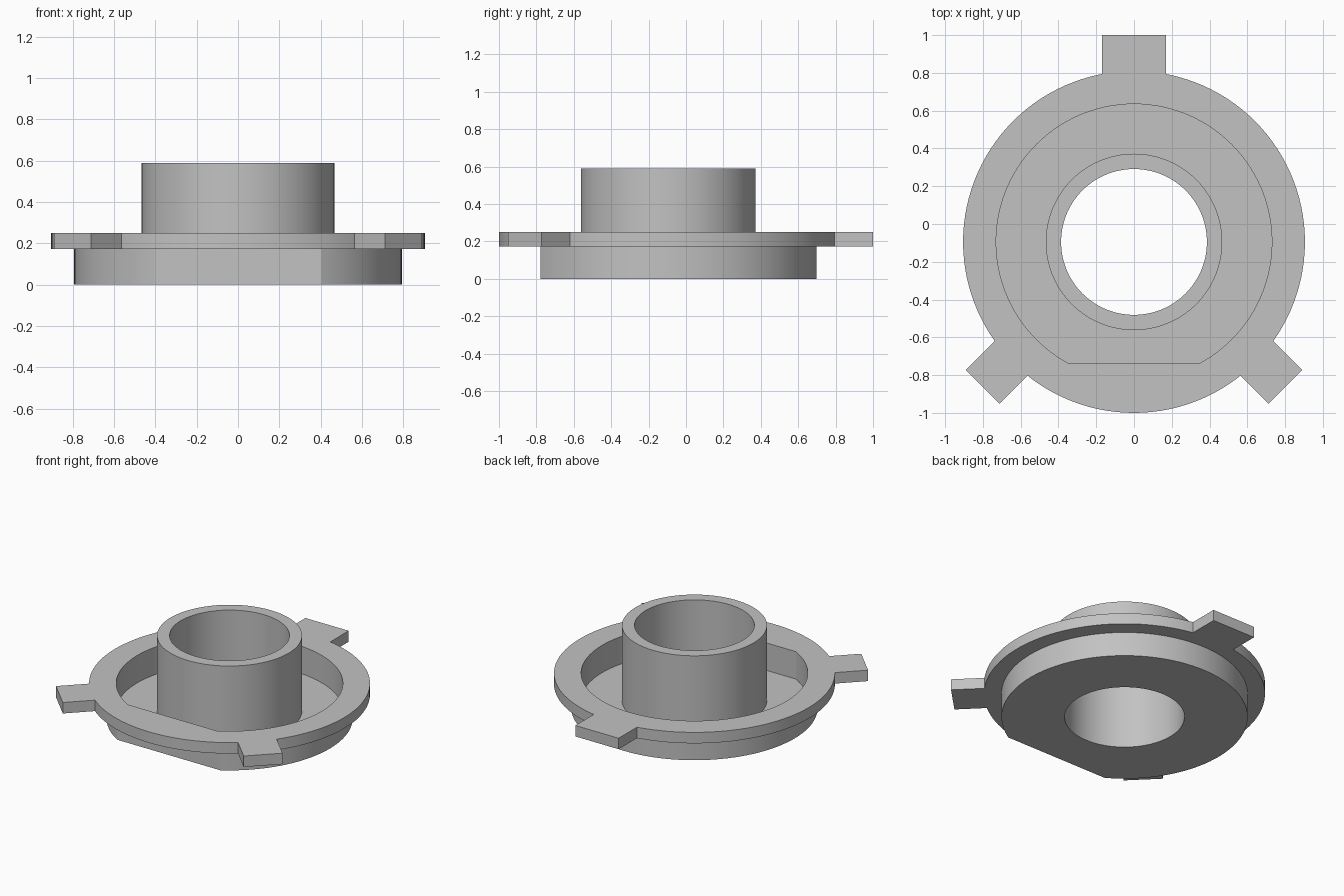
import bpy, bmesh, math
from mathutils import Vector

cube = bpy.data.objects.get("Cube")
if cube:
    bpy.data.objects.remove(cube, do_unlink=True)

# Main dimensions
CY = -0.095                      # axis of the round body
FLANGE_R, FLANGE_LOW, FLANGE_TOP = 0.905, 0.172, 0.25
CUP_R, CUP_FLAT = 0.793, 0.682   # outer wall radius, distance to its flat
POCKET_R, POCKET_FLAT = 0.73, 0.642
FLOOR, TUBE_R, BORE_R, TUBE_TOP = 0.055, 0.467, 0.386, 0.59

grey = bpy.data.materials.new("plain_grey")
grey.use_nodes = True
colour = (0.54, 0.54, 0.54, 1)
grey.diffuse_color = colour
grey.node_tree.nodes["Principled BSDF"].inputs["Base Color"].default_value = colour

# Ring angles, with exact stops at the ends of both flats
angles = [math.tau * i / 120 for i in range(120)]
for radius, flat in ((CUP_R, CUP_FLAT), (POCKET_R, POCKET_FLAT)):
    half = math.acos(flat / radius)
    angles += [1.5 * math.pi - half, 1.5 * math.pi + half]
angles.sort()


def finish(bm, name):
    bmesh.ops.recalc_face_normals(bm, faces=bm.faces)
    mesh = bpy.data.meshes.new(name)
    bm.to_mesh(mesh)
    bm.free()
    mesh.materials.append(grey)
    obj = bpy.data.objects.new(name, mesh)
    bpy.context.collection.objects.link(obj)
    return obj


def ring(bm, z, radius, flat=None):
    """Circle of vertices, optionally cut straight on the front side."""
    verts = []
    for a in angles:
        r = radius
        if flat and math.sin(a) < 0:
            r = min(r, flat / -math.sin(a))
        verts.append(bm.verts.new((r * math.cos(a), CY + r * math.sin(a), z)))
    return verts


def tab(name, direction, half_width, tip, shift=0):
    """Flat lug from the flange rim out to the tip distance."""
    out = Vector((math.cos(direction), math.sin(direction), 0))
    side = Vector((-out.y, out.x, 0))
    bm = bmesh.new()
    corners = []
    for s in (shift - half_width, shift + half_width):
        root = math.sqrt(FLANGE_R ** 2 - s ** 2)
        pair = [out * d + side * s for d in (root, tip)]
        corners += pair if not corners else pair[::-1]
    base = Vector((0, CY, FLANGE_LOW))
    face = bm.faces.new([bm.verts.new(c + base) for c in corners])
    grown = bmesh.ops.extrude_face_region(bm, geom=[face])["geom"]
    top = [v for v in grown if isinstance(v, bmesh.types.BMVert)]
    bmesh.ops.translate(bm, verts=top, vec=(0, 0, FLANGE_TOP - FLANGE_LOW))
    return finish(bm, name)


# Cup, flange and central tube as one closed section
bm = bmesh.new()
section = [
    ring(bm, 0, BORE_R),
    ring(bm, 0, CUP_R, CUP_FLAT),
    ring(bm, FLANGE_LOW, CUP_R, CUP_FLAT),
    ring(bm, FLANGE_LOW, FLANGE_R),
    ring(bm, FLANGE_TOP, FLANGE_R),
    ring(bm, FLANGE_TOP, POCKET_R, POCKET_FLAT),
    ring(bm, FLOOR, POCKET_R, POCKET_FLAT),
    ring(bm, FLOOR, TUBE_R),
    ring(bm, TUBE_TOP, TUBE_R),
    ring(bm, TUBE_TOP, BORE_R),
]
count = len(angles)
for k, lower in enumerate(section):
    upper = section[(k + 1) % len(section)]
    for i in range(count):
        j = (i + 1) % count
        bm.faces.new((lower[i], lower[j], upper[j], upper[i]))
body = finish(bm, "flanged_cup_and_tube")

# Locating tabs around the rim
tabs = [
    tab("back_tab", math.radians(90), 0.17, 1 - CY),
    tab("left_tab", math.radians(-45), 0.127, 1.109, 0.024),
    tab("right_tab", math.radians(-135), 0.127, 1.109, -0.024),
]

# Smooth round walls, crisp corners
bpy.ops.object.select_all(action="DESELECT")
for obj in [body] + tabs:
    obj.select_set(True)
bpy.context.view_layer.objects.active = body
bpy.ops.object.shade_smooth_by_angle(angle=math.radians(20))
